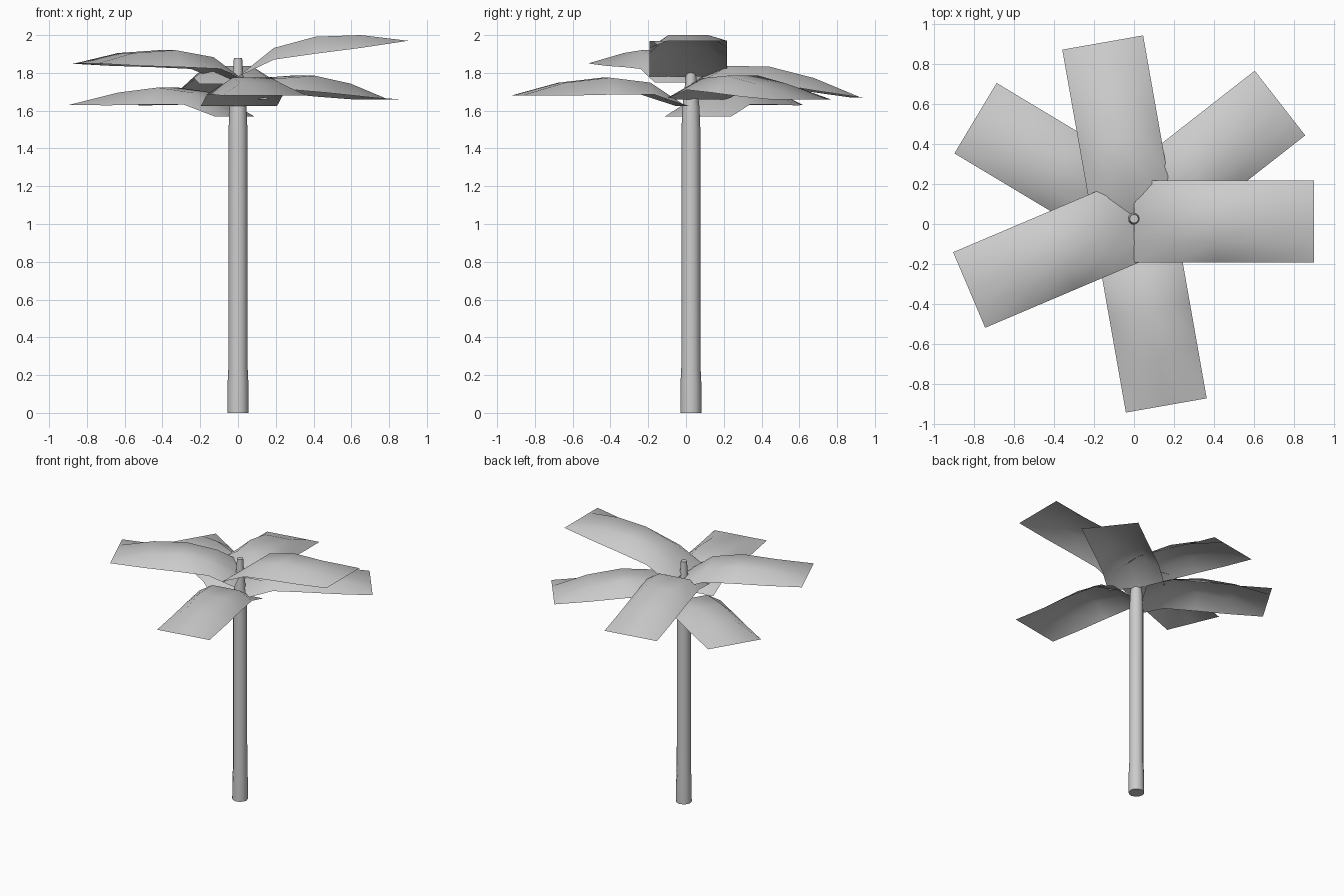
import bpy
import bmesh
from math import radians, cos, sin, tau

cube = bpy.data.objects.get("Cube")
if cube:
    bpy.data.objects.remove(cube, do_unlink=True)

GREY = (0.6, 0.6, 0.6, 1.0)
mat = bpy.data.materials.new("plain grey")
mat.use_nodes = True
mat.diffuse_color = GREY
mat.node_tree.nodes["Principled BSDF"].inputs["Base Color"].default_value = GREY


def finish(bm, name, sharp):
    bmesh.ops.recalc_face_normals(bm, faces=bm.faces)
    mesh = bpy.data.meshes.new(name)
    bm.to_mesh(mesh)
    bm.free()
    mesh.materials.append(mat)
    obj = bpy.data.objects.new(name, mesh)
    bpy.context.collection.objects.link(obj)
    bpy.ops.object.select_all(action='DESELECT')
    obj.select_set(True)
    bpy.context.view_layer.objects.active = obj
    bpy.ops.object.shade_smooth_by_angle(angle=radians(sharp))
    return obj


def trunk(profile, sides=12):
    """Lathe a closed tapering pole from (radius, height) pairs."""
    bm = bmesh.new()
    rings = [[bm.verts.new((r * cos(tau * i / sides), r * sin(tau * i / sides), z))
              for i in range(sides)] for r, z in profile]
    for low, high in zip(rings, rings[1:]):
        for i in range(sides):
            j = (i + 1) % sides
            bm.faces.new((low[i], low[j], high[j], high[i]))
    bm.faces.new(rings[0][::-1])
    bm.faces.new(rings[-1])
    return finish(bm, "trunk", 40)


# Frond stations: distance along, rise of the side edges, rise of the middle
STATIONS = [(0, 0, 0), (0.19, 0.05, 0.112), (0.41, 0.035, 0.125),
            (0.65, 0.015, 0.083), (0.9, 0, 0)]
COLUMNS = [-0.205, -0.105, 0, 0.105, 0.205]


def frond(name, angle, root, tip_z):
    """Arched rectangular leaf card running out from its root."""
    bm = bmesh.new()
    a = radians(angle)
    length = STATIONS[-1][0]
    rows = []
    for d, edge, middle in STATIONS:
        row = []
        for k, w in enumerate(COLUMNS):
            rise = edge if k in (0, len(COLUMNS) - 1) else middle
            z = root[2] + (tip_z - root[2]) * d / length + rise
            row.append(bm.verts.new((root[0] + d * cos(a) - w * sin(a),
                                     root[1] + d * sin(a) + w * cos(a), z)))
        rows.append(row)
    for r0, r1 in zip(rows, rows[1:]):
        for k in range(len(COLUMNS) - 1):
            bm.faces.new((r0[k], r1[k], r1[k + 1], r0[k + 1]))
    obj = finish(bm, name, 60)
    if obj.data.polygons[0].normal.z < 0:
        obj.data.flip_normals()


# Trunk with a flared foot and a thin tip
pole = trunk([(0.056, 0), (0.055, 0.16), (0.051, 0.24), (0.05, 1.5),
              (0.045, 1.62), (0.03, 1.75), (0.022, 1.88)])
pole.location = (0, 0.026, 0)

# Six fronds at staggered heights
frond("frond_left", 0, (0, 0.012, 1.78), 1.97)
frond("frond_back_left", 38, (0.02, 0.05, 1.66), 1.66)
frond("frond_back", 100, (0, 0.02, 1.74), 1.67)
frond("frond_back_right", 149, (-0.02, 0.065, 1.57), 1.63)
frond("frond_front_right", 203, (0.005, 0.022, 1.75), 1.85)
frond("frond_front", 280, (0.005, -0.02, 1.625), 1.68)
